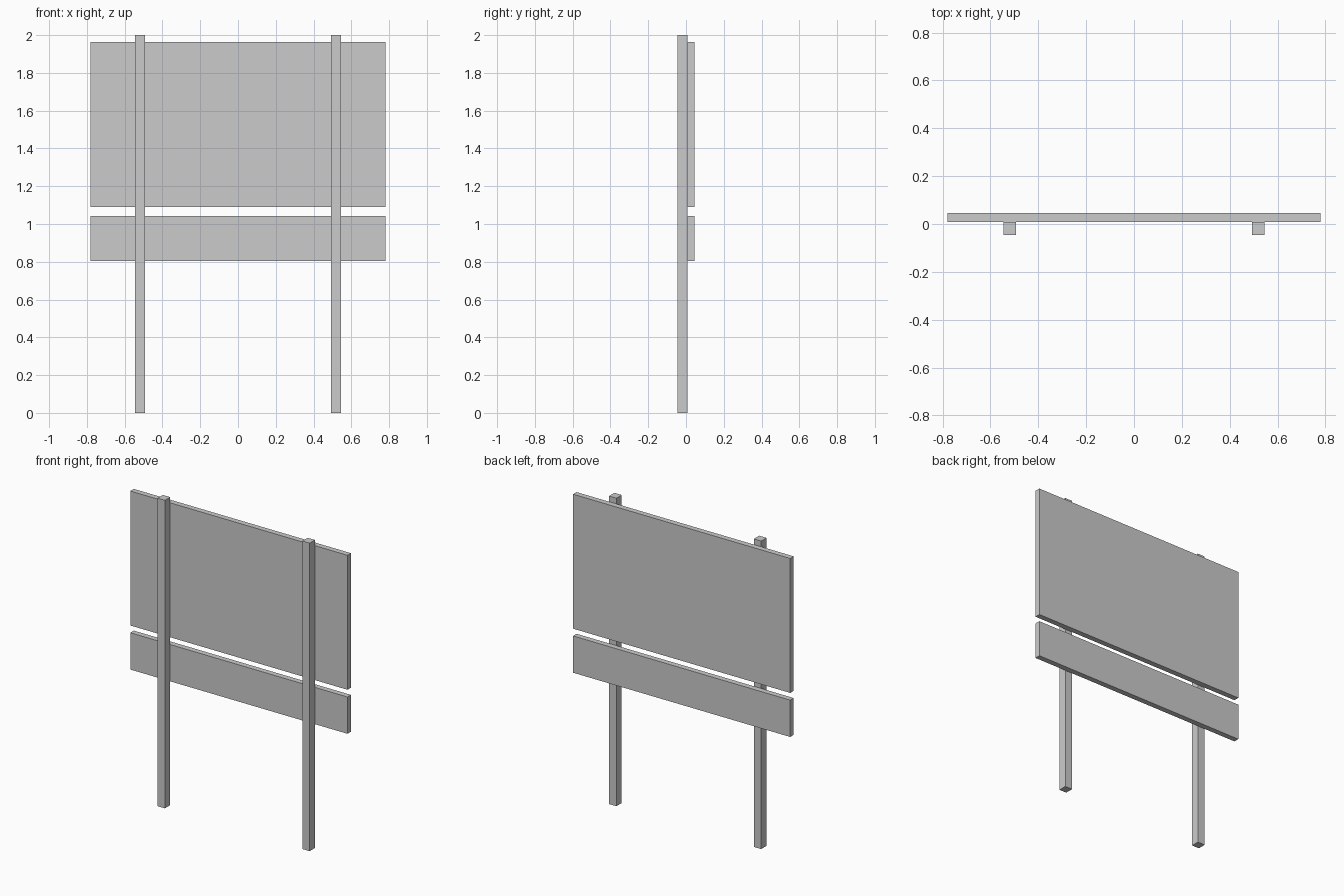
import bpy

if "Cube" in bpy.data.objects:
    bpy.data.objects.remove(bpy.data.objects["Cube"])


def box(name, lo, hi):
    """Axis-aligned box between two corners."""
    bpy.ops.mesh.primitive_cube_add(size=1, location=[(a + b) / 2 for a, b in zip(lo, hi)])
    ob = bpy.context.object
    ob.name = name
    ob.scale = [b - a for a, b in zip(lo, hi)]
    bpy.ops.object.transform_apply(location=False, rotation=False, scale=True)
    return ob


HALF_WIDTH = 0.78
POST_X, POST_SIZE = 0.52, 0.053
Y_FRONT, Y_JOINT, Y_BACK = -0.045, 0.009, 0.045

# Two square posts
for side, name in ((-1, "left_post"), (1, "right_post")):
    x = side * POST_X
    box(name, (x - POST_SIZE / 2, Y_FRONT, 0), (x + POST_SIZE / 2, Y_JOINT, 2))

# Sign boards fixed behind the posts
for name, z0, z1 in (("main_board", 1.09, 1.963), ("lower_board", 0.804, 1.043)):
    box(name, (-HALF_WIDTH, Y_JOINT, z0), (HALF_WIDTH, Y_BACK, z1))
